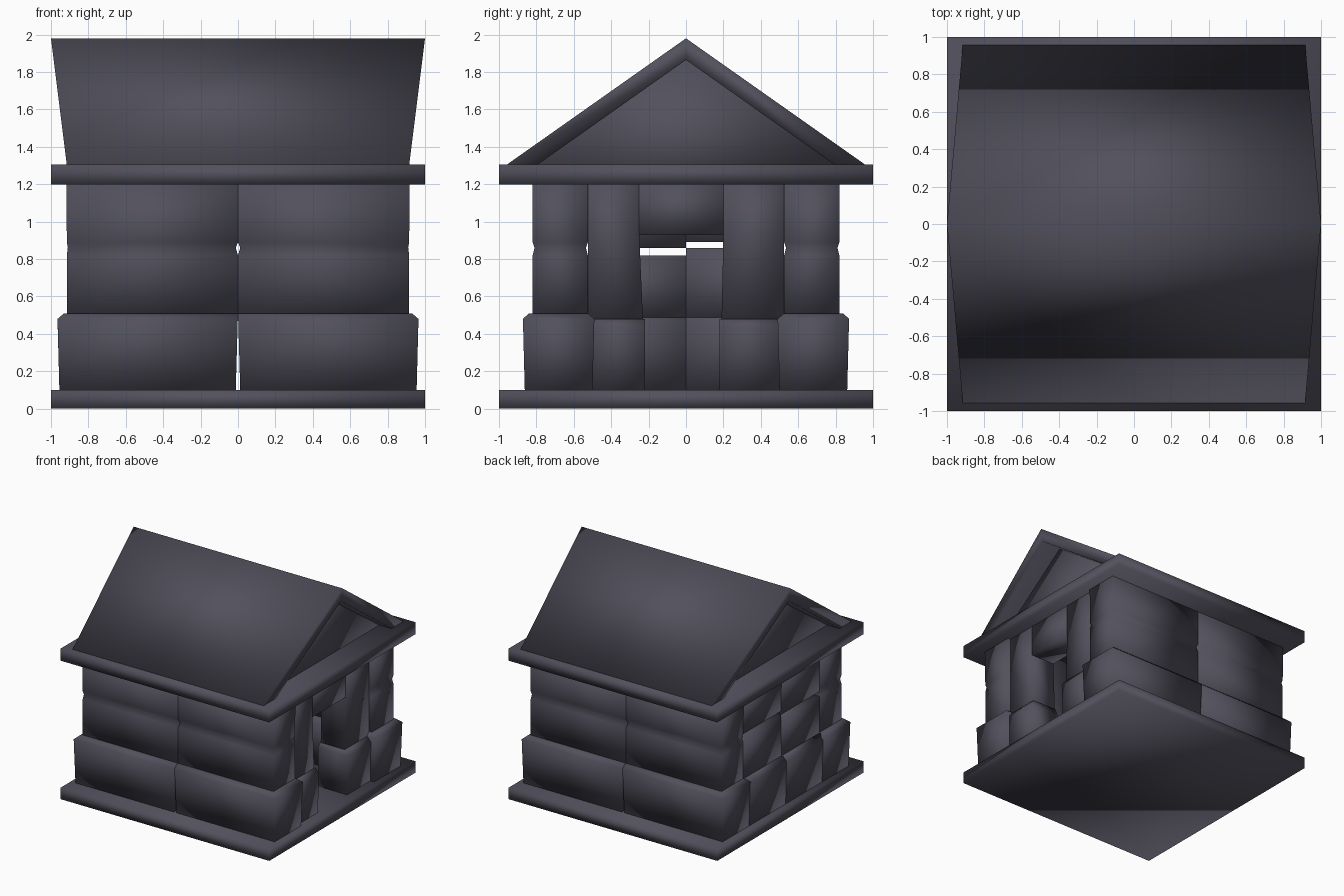
import bpy
import bmesh

if "Cube" in bpy.data.objects:
    bpy.data.objects.remove(bpy.data.objects["Cube"])

slate = bpy.data.materials.new("dark_slate")
slate.diffuse_color = (0.084, 0.081, 0.108, 1.0)
slate.use_nodes = True
slate.node_tree.nodes["Principled BSDF"].inputs["Base Color"].default_value = slate.diffuse_color


def finish(name, verts, faces):
    """Make a smooth-shaded part from points and faces."""
    mesh = bpy.data.meshes.new(name)
    mesh.from_pydata(verts, [], faces)
    bm = bmesh.new()
    bm.from_mesh(mesh)
    bmesh.ops.recalc_face_normals(bm, faces=bm.faces)
    for f in bm.faces:
        f.smooth = True
    bm.to_mesh(mesh)
    bm.free()
    mesh.materials.append(slate)
    ob = bpy.data.objects.new(name, mesh)
    bpy.context.collection.objects.link(ob)
    return ob


def block(name, layers, sx=1, sy=1):
    """Stack of rectangles (x0, x1, y0, y1, z), optionally mirrored."""
    verts, faces = [], []
    for x0, x1, y0, y1, z in layers:
        verts += [(sx * x0, sy * y0, z), (sx * x1, sy * y0, z),
                  (sx * x1, sy * y1, z), (sx * x0, sy * y1, z)]
    for k in range(len(layers) - 1):
        for i in range(4):
            j = (i + 1) % 4
            faces.append((4 * k + i, 4 * k + j, 4 * k + 4 + j, 4 * k + 4 + i))
    n = len(verts)
    faces += [(3, 2, 1, 0), (n - 4, n - 3, n - 2, n - 1)]
    return finish(name, verts, faces)


# Floor and ceiling slabs
block("floor_slab", [(-1, 1, -1, 1, 0.0), (-1, 1, -1, 1, 0.1)])
block("ceiling_slab", [(-1, 1, -1, 1, 1.2), (-1, 1, -1, 1, 1.305)])

# Long side walls: two halves each, with a wedge gap and a groove between courses
for sx in (-1, 1):
    for sy in (-1, 1):
        block("side_wall_lower", [
            (0.012, 0.955, 0.50, 0.862, 0.10),
            (0.001, 0.965, 0.49, 0.872, 0.48),
            (0.001, 0.93, 0.525, 0.84, 0.51)], sx, sy)
        block("side_wall_upper", [
            (0.0, 0.915, 0.525, 0.82, 0.50),
            (0.0, 0.915, 0.525, 0.82, 0.82),
            (0.012, 0.91, 0.535, 0.81, 0.86),
            (0.0, 0.915, 0.525, 0.82, 0.89),
            (0.0, 0.918, 0.525, 0.82, 1.20)], sx, sy)

# Door end: jambs on both sides of the opening, and a lintel
for sy, low, mid, top in ((-1, 0.22, 0.23, 0.25), (1, 0.18, 0.19, 0.20)):
    block("door_jamb_lower", [
        (0.64, 0.92, low, 0.50, 0.10),
        (0.64, 0.93, low, 0.50, 0.44),
        (0.66, 0.90, low, 0.50, 0.48)], 1, sy)
    block("door_jamb_upper", [
        (0.66, 0.89, mid, 0.525, 0.47),
        (0.66, 0.89, top, 0.525, 0.93),
        (0.66, 0.89, top, 0.525, 1.20)], 1, sy)
block("door_lintel", [(0.66, 0.89, -0.25, 0.20, 0.93),
                      (0.66, 0.89, -0.25, 0.20, 1.20)])

# Closed end: halves in three courses with a staggered slit
for sy, slit0, slit1 in ((-1, 0.82, 0.86), (1, 0.86, 0.89)):
    block("end_wall_lower", [
        (0.62, 0.955, 0, 0.50, 0.10),
        (0.62, 0.965, 0, 0.50, 0.47),
        (0.66, 0.93, 0, 0.525, 0.505)], -1, sy)
    block("end_wall_middle", [
        (0.64, 0.915, 0, 0.525, 0.48),
        (0.64, 0.91, 0, 0.525, slit0)], -1, sy)
    block("end_wall_top", [
        (0.64, 0.91, 0, 0.525, slit1),
        (0.64, 0.915, 0, 0.525, 1.20)], -1, sy)

# Gabled roof: a thick chevron that flares outward at the ridge
profile = [(-0.965, 1.30), (0, 1.98), (0.965, 1.30),
           (0.80, 1.30), (0, 1.865), (-0.80, 1.30)]


def flare(z):
    return 0.915 + 0.085 * (z - 1.30) / 0.68


verts = [(s * flare(z), y, z) for s in (-1, 1) for y, z in profile]
faces = [(i, (i + 1) % 6, (i + 1) % 6 + 6, i + 6) for i in range(6)]
for o in (0, 6):
    faces += [(o, o + 1, o + 4, o + 5), (o + 1, o + 2, o + 3, o + 4)]
finish("roof", verts, faces)

# Recessed gable panels closing both ends of the roof
tri = [(-0.82, 1.30), (0, 1.88), (0.82, 1.30)]
for s in (-1, 1):
    verts = [(s * x, y, z) for x in (0.74, 0.80) for y, z in tri]
    finish("gable_panel", verts, [(0, 1, 2), (3, 4, 5), (0, 1, 4, 3),
                                  (1, 2, 5, 4), (2, 0, 3, 5)])
